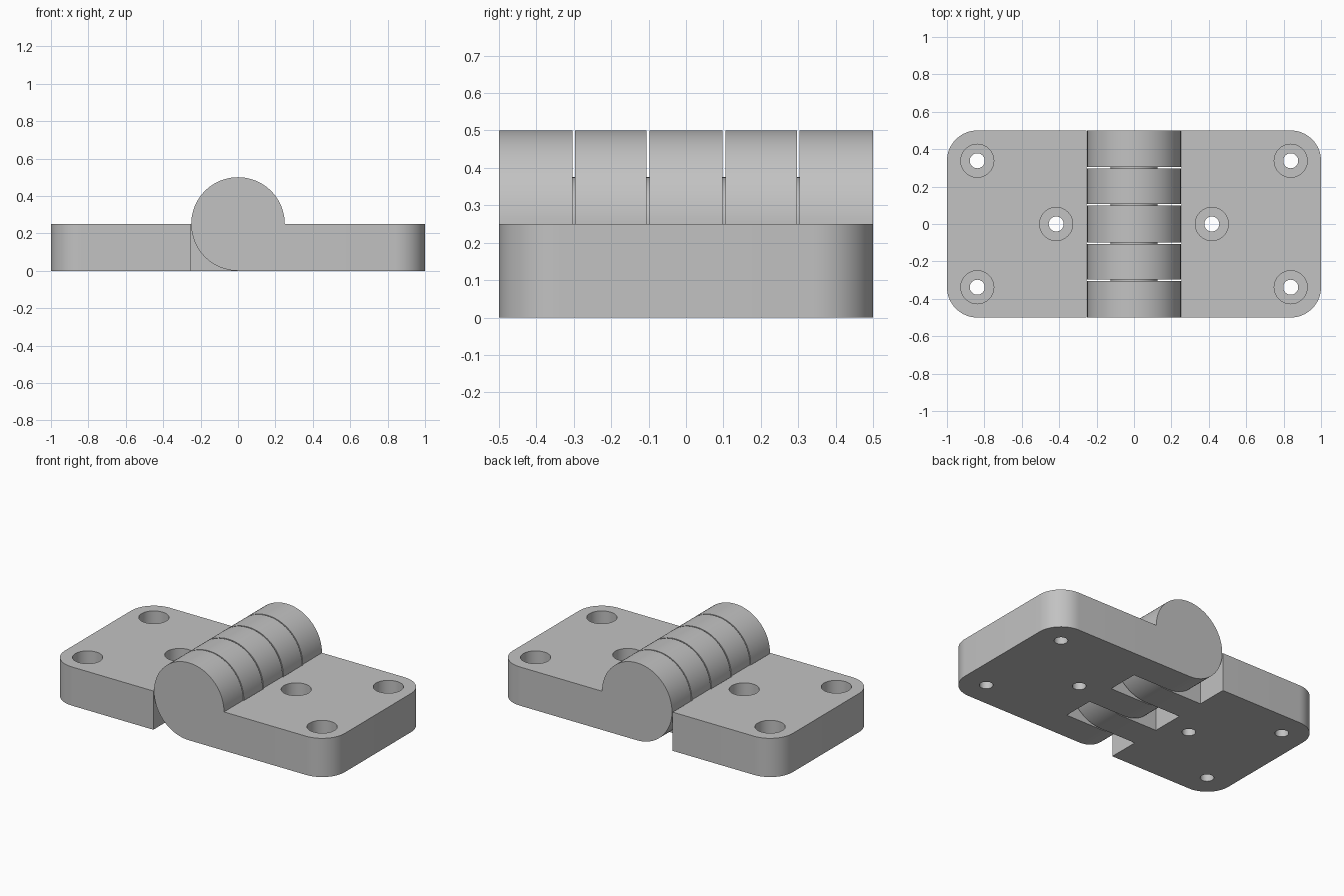
import bpy, bmesh
from math import pi, sin, cos
from mathutils import Vector, Matrix

THICK = 0.25        # leaf thickness, also barrel radius
INNER = 0.255       # inner edge of each leaf
CORNER = 0.1625     # outer corner radius
HALF = 0.5          # half width along the barrel

if "Cube" in bpy.data.objects:
    bpy.data.objects.remove(bpy.data.objects["Cube"], do_unlink=True)

grey = bpy.data.materials.new("plain grey")
grey.use_nodes = True
colour = (0.54, 0.54, 0.54, 1)
grey.diffuse_color = colour
grey.node_tree.nodes["Principled BSDF"].inputs["Base Color"].default_value = colour


def arc(cx, cy, r, start, end, steps):
    angles = [start + (end - start) * i / steps for i in range(steps + 1)]
    return [(cx + r * cos(a), cy + r * sin(a)) for a in angles]


def prism(name, points, direction):
    """Extrude a closed 3D outline into a solid."""
    bm = bmesh.new()
    face = bm.faces.new([bm.verts.new(p) for p in points])
    grown = bmesh.ops.extrude_face_region(bm, geom=[face])["geom"]
    verts = [v for v in grown if isinstance(v, bmesh.types.BMVert)]
    bmesh.ops.translate(bm, verts=verts, vec=Vector(direction))
    bmesh.ops.recalc_face_normals(bm, faces=bm.faces)
    return finish(name, bm)


def finish(name, bm):
    mesh = bpy.data.meshes.new(name)
    bm.to_mesh(mesh)
    bm.free()
    mesh.materials.append(grey)
    obj = bpy.data.objects.new(name, mesh)
    bpy.context.collection.objects.link(obj)
    return obj


def combine(target, tool, operation):
    """Apply a boolean and discard the tool."""
    mod = target.modifiers.new(operation.lower(), "BOOLEAN")
    mod.operation, mod.solver, mod.object = operation, "EXACT", tool
    bpy.context.view_layer.objects.active = target
    bpy.ops.object.modifier_apply(modifier=mod.name)
    bpy.data.objects.remove(tool, do_unlink=True)


def smooth(obj):
    bpy.ops.object.select_all(action="DESELECT")
    obj.select_set(True)
    bpy.context.view_layer.objects.active = obj
    bpy.ops.object.shade_smooth_by_angle(angle=pi / 6)


def build_leaf(name, side, knuckles):
    # Plate with two rounded outer corners
    outline = [(INNER, -HALF)]
    outline += arc(1 - CORNER, -HALF + CORNER, CORNER, -pi / 2, 0, 16)
    outline += arc(1 - CORNER, HALF - CORNER, CORNER, 0, pi / 2, 16)
    outline += [(INNER, HALF)]
    leaf = prism(name, [(side * x, y, 0) for x, y in outline], (0, 0, THICK))

    # Knuckles: barrel sections blending into the plate underside
    profile = [(INNER + 0.04, 0)]
    profile += arc(0, THICK, THICK, -pi / 2, -2 * pi, 72)
    profile += [(INNER + 0.04, THICK)]
    for y0, y1 in knuckles:
        knuckle = prism("knuckle", [(side * x, y0, z) for x, z in profile], (0, y1 - y0, 0))
        combine(leaf, knuckle, "UNION")

    # Counterbored screw holes
    for x, y in [(0.838, 0.338), (0.838, -0.338), (0.416, 0)]:
        for radius, floor in [(0.04, -0.1), (0.0885, 0.11)]:
            circle = arc(side * x, y, radius, 0, 2 * pi, 40)[:-1]
            cutter = prism("cutter", [(a, b, floor) for a, b in circle], (0, 0, 0.5))
            combine(leaf, cutter, "DIFFERENCE")
    smooth(leaf)


build_leaf("left_leaf", 1, [(-HALF, -0.304), (-0.098, 0.098), (0.304, HALF)])
build_leaf("right_leaf", -1, [(-0.297, -0.106), (0.106, 0.297)])

# Pin running inside the barrel, visible in the narrow gaps
bm = bmesh.new()
bmesh.ops.create_cone(bm, cap_ends=True, segments=48, radius1=0.125, radius2=0.125, depth=0.8,
                      matrix=Matrix.Translation((0, 0, THICK)) @ Matrix.Rotation(pi / 2, 4, "X"))
smooth(finish("hinge_pin", bm))
